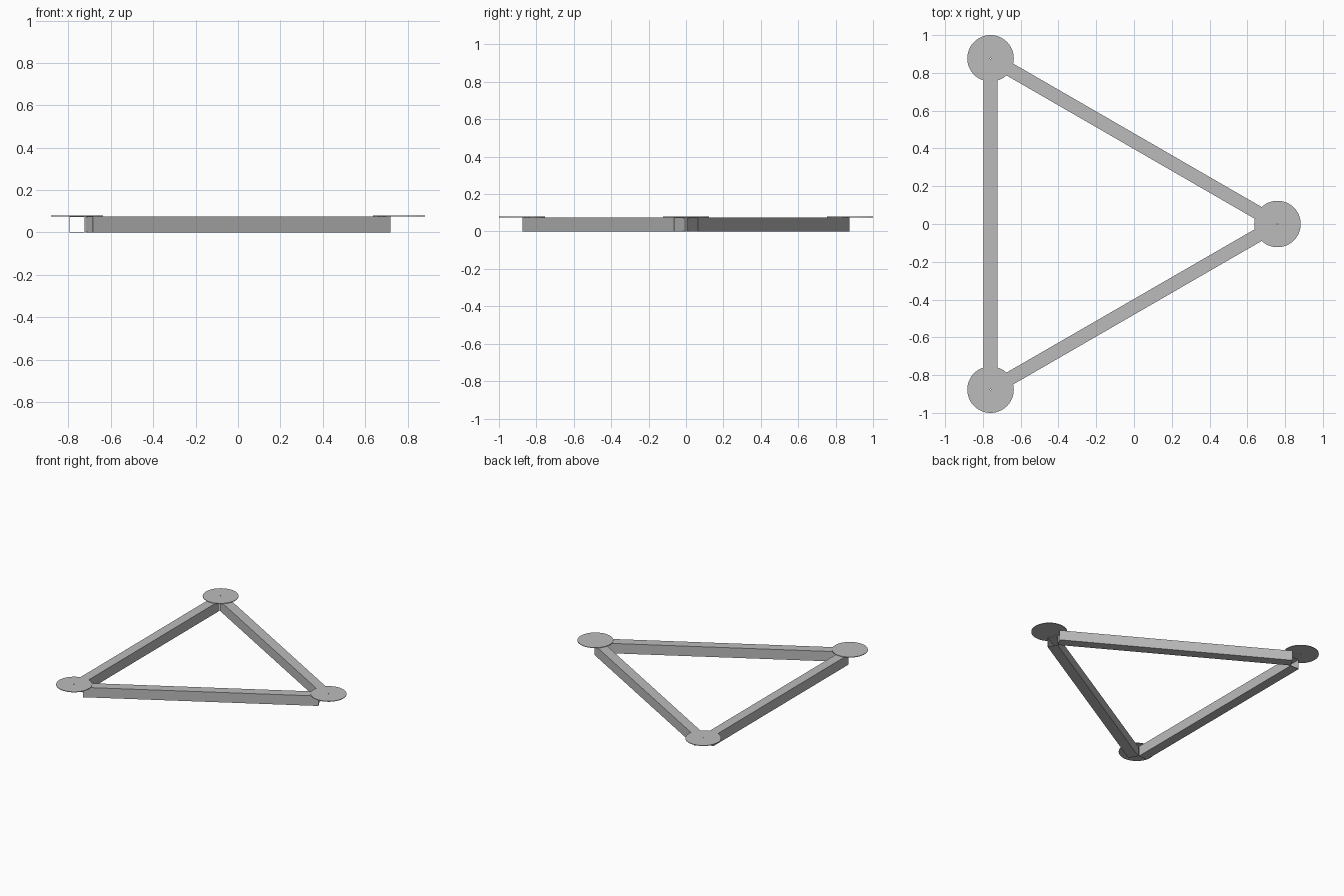
import bpy, bmesh, math
from mathutils import Matrix, Vector

cube = bpy.data.objects.get("Cube")
if cube:
    bpy.data.objects.remove(cube)

DISC_R = 0.123          # corner plate radius
REACH = 0.877           # half the distance between corners
BEAM_W, BEAM_H, WALL = 0.072, 0.075, 0.003
PLATE_T = 0.004
GAP = 0.066             # beam ends stop short of the corner centres

grey = bpy.data.materials.new("plain grey")
grey.use_nodes = True
COLOUR = (0.5, 0.5, 0.5, 1)
grey.diffuse_color = COLOUR
grey.node_tree.nodes["Principled BSDF"].inputs["Base Color"].default_value = COLOUR


def extrude_ring(name, outer, inner, depth, matrix):
    """Extrude the flat ring between two matching outlines along local z."""
    bm = bmesh.new()
    a = [bm.verts.new((x, y, 0)) for x, y in outer]
    b = [bm.verts.new((x, y, 0)) for x, y in inner]
    n = len(a)
    for i in range(n):
        j = (i + 1) % n
        bm.faces.new((a[i], a[j], b[j], b[i]))
    ret = bmesh.ops.extrude_face_region(bm, geom=bm.faces[:])
    moved = [v for v in ret["geom"] if isinstance(v, bmesh.types.BMVert)]
    bmesh.ops.translate(bm, verts=moved, vec=(0, 0, depth))
    bmesh.ops.recalc_face_normals(bm, faces=bm.faces[:])
    bm.transform(matrix)
    mesh = bpy.data.meshes.new(name)
    bm.to_mesh(mesh)
    bm.free()
    mesh.materials.append(grey)
    obj = bpy.data.objects.new(name, mesh)
    bpy.context.collection.objects.link(obj)


def circle(r, n=64):
    return [(r * math.cos(math.tau * i / n), r * math.sin(math.tau * i / n)) for i in range(n)]


def rectangle(w, h):
    return [(sx * w / 2, sy * h / 2) for sx, sy in ((-1, -1), (1, -1), (1, 1), (-1, 1))]


apex_x = REACH * math.sqrt(3) / 2
corners = {
    "left": Vector((apex_x, 0, 0)),
    "back_right": Vector((-apex_x, REACH, 0)),
    "front_right": Vector((-apex_x, -REACH, 0)),
}

# Round plates with a pin hole, lying on the beams at each corner
for name, pos in corners.items():
    extrude_ring(name + "_corner_plate", circle(DISC_R), circle(0.003), PLATE_T,
                 Matrix.Translation(pos + Vector((0, 0, BEAM_H))))

# Open-ended square tubes between the corners
names = list(corners)
for i, beam in enumerate(("back_beam", "right_beam", "front_beam")):
    p, q = corners[names[i]], corners[names[(i + 1) % 3]]
    along = (q - p).normalized()
    side = Vector((0, 0, 1)).cross(along)
    frame = Matrix((side, Vector((0, 0, 1)), along)).transposed().to_4x4()
    start = p + along * GAP + Vector((0, 0, BEAM_H / 2))
    extrude_ring(beam, rectangle(BEAM_W, BEAM_H),
                 rectangle(BEAM_W - 2 * WALL, BEAM_H - 2 * WALL),
                 (q - p).length - 2 * GAP, Matrix.Translation(start) @ frame)
